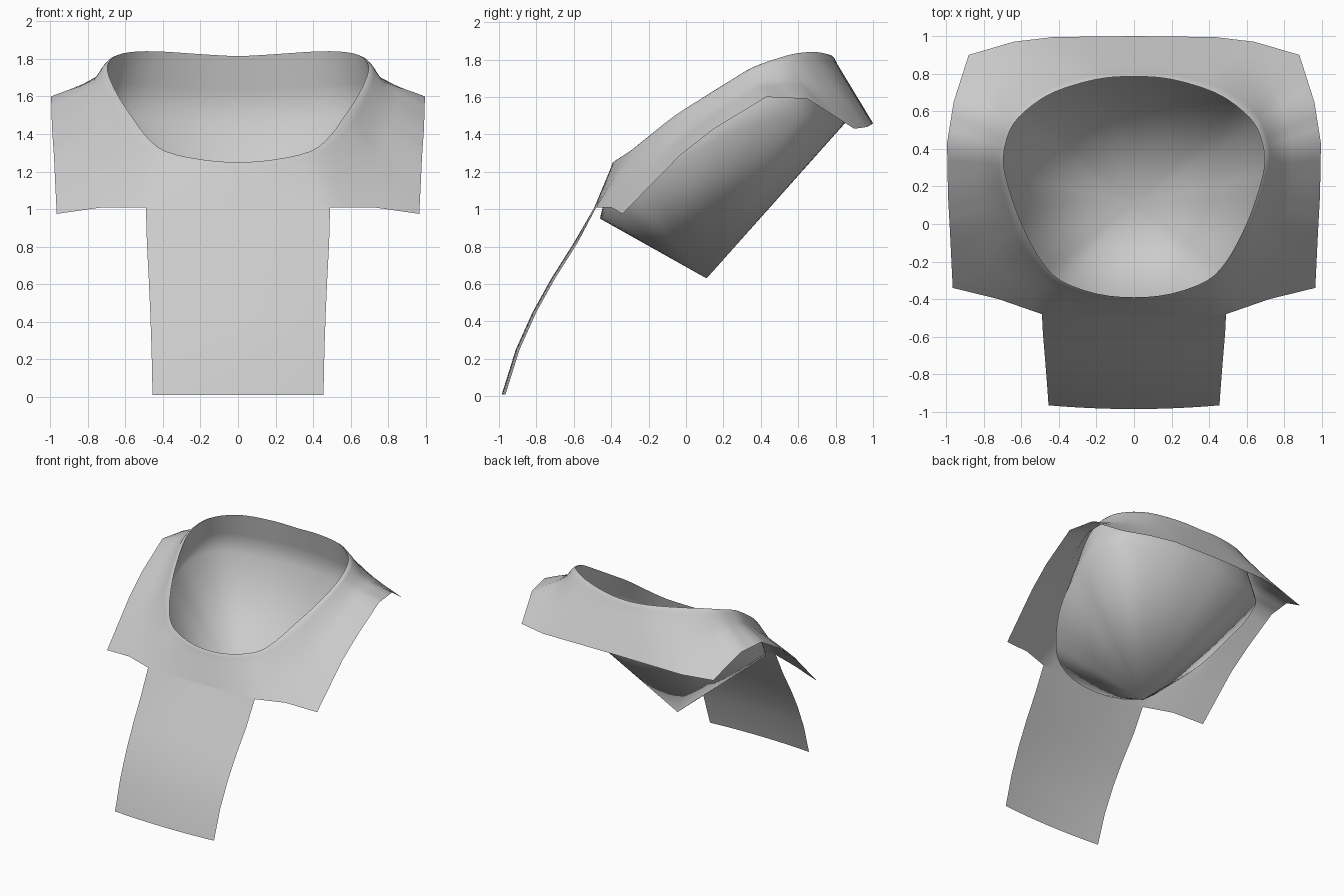
import bpy, bmesh
from mathutils import Vector

cube = bpy.data.objects.get("Cube")
if cube:
    bpy.data.objects.remove(cube)

grey = bpy.data.materials.new("light_grey")
grey.use_nodes = True
colour = (0.6, 0.6, 0.6, 1)
grey.diffuse_color = colour
grey.node_tree.nodes["Principled BSDF"].inputs["Base Color"].default_value = colour

# Half outlines from front centre round the side to back centre
RIM = [(0, -.39, 1.25), (.2, -.37, 1.265), (.39, -.3, 1.31), (.49, -.2, 1.39),
       (.57, -.06, 1.5), (.63, .08, 1.59), (.68, .24, 1.69), (.695, .36, 1.76),
       (.66, .5, 1.81), (.58, .6, 1.835), (.43, .7, 1.84), (.2, .77, 1.825), (0, .785, 1.815)]
HEM = [(0, -.49, 1.01), (.25, -.49, 1.01), (.49, -.48, 1.01), (.72, -.4, 1.01),
       (.965, -.34, .975), (.98, -.03, 1.29), (.99, .15, 1.43), (.995, .43, 1.6),
       (.96, .65, 1.59), (.88, .9, 1.43), (.64, .97, 1.44), (.43, .995, 1.455), (0, 1, 1.46)]
SEAT = [(0, -.46, .95), (.25, -.44, .97), (.45, -.36, 1.03), (.56, -.25, 1.12),
        (.66, -.1, 1.22), (.72, .05, 1.31), (.75, .22, 1.4), (.76, .36, 1.45),
        (.73, .52, 1.49), (.65, .66, 1.5), (.48, .76, 1.48), (.24, .83, 1.46), (0, .85, 1.46)]
STEPS = 3


def full_loop(half):
    """Mirror a half outline into a closed loop."""
    pts = [Vector(p) for p in half]
    return pts + [Vector((-p.x, p.y, p.z)) for p in pts[-2:0:-1]]


def resample(loop, smooth):
    """Split every span, along a spline or in straight lines."""
    out, n = [], len(loop)
    for i in range(n):
        a, b, c, d = (loop[(i + k) % n] for k in (-1, 0, 1, 2))
        for s in range(STEPS):
            t = s / STEPS
            if smooth:
                out.append(b + (c - a) * t / 2 + (a * 2 - b * 5 + c * 4 - d) * t * t / 2
                           + (b * 3 - a - c * 3 + d) * t ** 3 / 2)
            else:
                out.append(b.lerp(c, t))
    return out


def between(a, b, t, lift=lambda p: 0):
    loop = [p.lerp(q, t) for p, q in zip(a, b)]
    return [p + Vector((0, 0, lift(p))) for p in loop]


def build(name, rows, closed=True, apex=None):
    """Skin rows of points, with an optional closing tip."""
    bm = bmesh.new()
    grid = [[bm.verts.new(p) for p in row] for row in rows]
    n = len(rows[0])
    last = n if closed else n - 1
    for a, b in zip(grid, grid[1:]):
        for i in range(last):
            j = (i + 1) % n
            bm.faces.new((a[i], b[i], b[j], a[j]))
    if apex:
        tip = bm.verts.new(apex)
        for i in range(n):
            bm.faces.new((grid[-1][i], tip, grid[-1][(i + 1) % n]))
    for f in bm.faces:
        f.smooth = True
    mesh = bpy.data.meshes.new(name)
    bm.to_mesh(mesh)
    bm.free()
    mesh.materials.append(grey)
    ob = bpy.data.objects.new(name, mesh)
    bpy.context.collection.objects.link(ob)
    return ob


rim = resample(full_loop(RIM), True)
hem = resample(full_loop(HEM), False)
seat = resample(full_loop(SEAT), True)


# Flared shell round the opening, dipping at the shoulders
def dip(p):
    return -.04 * max(0, min(1, (abs(p.x) - .45) / .25))


shell_rows = [between(rim, hem, .04, lambda p: .006), between(rim, hem, .1),
              between(rim, hem, .25, dip), between(rim, hem, .5, lambda p: dip(p) * .7),
              between(rim, hem, .75, lambda p: dip(p) * .3), hem]
shell = build("shell", [[p.copy() for p in row] for row in [rim] + shell_rows])
for p in shell.data.polygons:
    p.use_smooth = True

# Pouch: collar under the rim, then a cone down to one tip
build("pouch", [rim, between(rim, seat, .5), seat], apex=(0, .11, .63))

# Hanging front panel, continuing the front hem
top = [p for p in hem if p.y < -.475]
top.sort(key=lambda p: p.x)
flap_rows = [top]
for y, z, half in ((-.6, .82, .485), (-.72, .63, .475), (-.82, .45, .467),
                   (-.91, .25, .46), (-.985, .01, .455)):
    flap_rows.append([Vector((p.x * half / .49, y + .02 * (p.x / .49) ** 2, z)) for p in top])
build("front_flap", flap_rows[::-1], closed=False)
